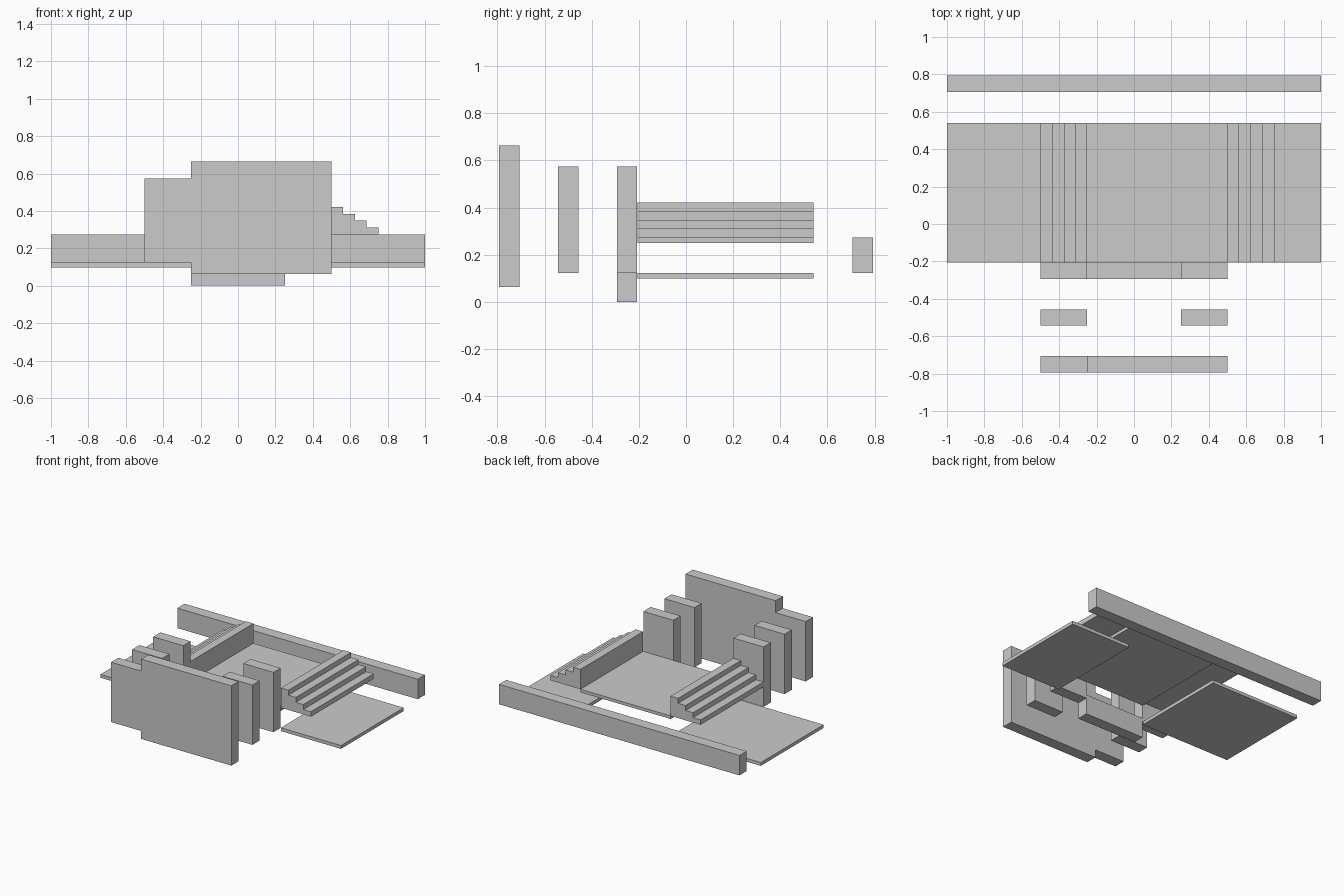
import bpy

if "Cube" in bpy.data.objects:
    bpy.data.objects.remove(bpy.data.objects["Cube"])


def make_mesh(name, verts, faces):
    mesh = bpy.data.meshes.new(name)
    mesh.from_pydata(verts, [], faces)
    obj = bpy.data.objects.new(name, mesh)
    bpy.context.collection.objects.link(obj)
    return obj


def extrude_y(name, profile, y0, y1):
    """Extrude a counter-clockwise (x, z) outline from y0 back to y1."""
    n = len(profile)
    verts = [(x, y, z) for y in (y0, y1) for x, z in profile]
    faces = [tuple(range(n)), tuple(reversed(range(n, 2 * n)))]
    faces += [(i, i + n, (i + 1) % n + n, (i + 1) % n) for i in range(n)]
    return make_mesh(name, verts, faces)


def slab(name, x0, x1, y0, y1, z0, z1):
    return extrude_y(name, [(x0, z0), (x1, z0), (x1, z1), (x0, z1)], y0, y1)


FLOOR = (-0.205, 0.54)      # depth range shared by floors and stairs
LOW, MID, TOP = 0.123, 0.273, 0.573

# Low side floors and raised middle floor
slab("left_floor", -1, -0.25, *FLOOR, 0.098, LOW)
slab("right_floor", 0.5, 1, *FLOOR, 0.098, LOW)
slab("middle_floor", -0.25, 0.5, *FLOOR, 0.25, MID)


# Four-step stairs, descending outward from the middle floor
def stairs(name, x_high, direction, steps=4, run=0.0625, rise=0.0372):
    top = MID + steps * rise
    outline = [(x_high, MID), (x_high + direction * steps * run, MID)]
    for i in range(steps):
        x = x_high + direction * (steps - i) * run
        z = MID + (i + 1) * rise
        if i:
            outline.append((x, z - rise))
        outline.append((x, z))
    outline.append((x_high, top))
    if direction < 0:
        outline.reverse()
    extrude_y(name, outline, *FLOOR)


stairs("right_stairs", 0.5, 1)
stairs("left_stairs", -0.25, -1)

# Long rear wall
slab("rear_wall", -1, 1, 0.707, 0.793, LOW, MID)

# Two pairs of wall posts
for row, y in (("inner", -0.293), ("outer", -0.543)):
    for side, x in (("left", -0.5), ("right", 0.25)):
        slab(f"{row}_{side}_post", x, x + 0.25, y, y + 0.086, LOW, TOP)

# Door sill between the inner posts
slab("door_sill", -0.25, 0.25, -0.293, -0.207, 0, 0.15)

# Front wall with its lower left wing
slab("front_wall", -0.25, 0.5, -0.793, -0.707, 0.063, 0.663)
slab("front_wing", -0.5, -0.25, -0.793, -0.707, LOW, TOP)
